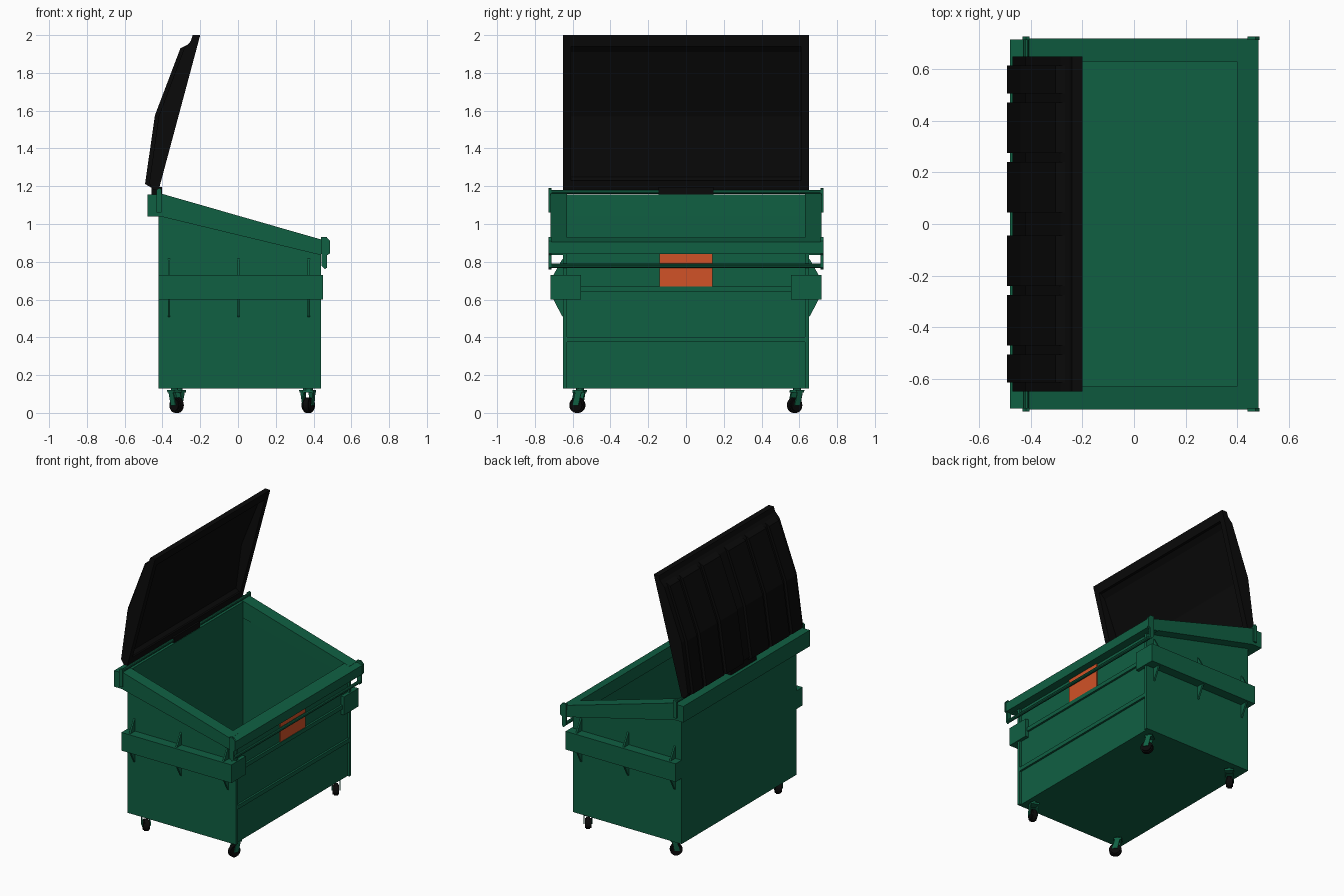
import bpy, bmesh, math
from mathutils import Matrix, Vector

if "Cube" in bpy.data.objects:
    bpy.data.objects.remove(bpy.data.objects["Cube"])


def material(name, rgb):
    m = bpy.data.materials.new(name)
    m.diffuse_color = (*rgb, 1)
    m.use_nodes = True
    m.node_tree.nodes["Principled BSDF"].inputs["Base Color"].default_value = m.diffuse_color
    return m


GREEN = material("dark green paint", (0.005, 0.115, 0.055))
BLACK = material("black plastic", (0.003, 0.003, 0.003))
ORANGE = material("orange sign", (0.64, 0.085, 0.02))


def finish(name, bm, mat, mirror=False):
    bmesh.ops.recalc_face_normals(bm, faces=bm.faces)
    me = bpy.data.meshes.new(name)
    bm.to_mesh(me)
    bm.free()
    me.materials.append(mat)
    ob = bpy.data.objects.new(name, me)
    bpy.context.collection.objects.link(ob)
    if mirror:
        mod = ob.modifiers.new("mirror", 'MIRROR')
        mod.use_axis = (False, True, False)
    return ob


def prism(name, pts, y0, y1, mat, mirror=False):
    """Extrude an x-z outline from y0 to y1."""
    bm = bmesh.new()
    f = bm.faces.new([bm.verts.new((x, y0, z)) for x, z in pts])
    ext = bmesh.ops.extrude_face_region(bm, geom=[f])
    vs = [v for v in ext["geom"] if isinstance(v, bmesh.types.BMVert)]
    bmesh.ops.translate(bm, verts=vs, vec=(0, y1 - y0, 0))
    return finish(name, bm, mat, mirror)


def box(name, x0, x1, y0, y1, z0, z1, mat, mirror=False):
    return prism(name, [(x0, z0), (x1, z0), (x1, z1), (x0, z1)], y0, y1, mat, mirror)


def rod(name, x, z, r, half, mat):
    n = 10
    pts = [(x + r * math.cos(2 * math.pi * i / n), z + r * math.sin(2 * math.pi * i / n))
           for i in range(n)]
    return prism(name, pts, -half, half, mat)


# Open bin body: floor and four walls with thickness
body = prism("bin_body", [(-0.42, 0.13), (0.425, 0.13), (0.425, 0.90), (-0.42, 1.14)],
             -0.65, 0.65, GREEN)
bm = bmesh.new()
bm.from_mesh(body.data)
bmesh.ops.delete(bm, geom=[f for f in bm.faces if f.normal.z > 0.5], context='FACES_ONLY')
bm.to_mesh(body.data)
bm.free()
wall = body.modifiers.new("wall thickness", 'SOLIDIFY')
wall.thickness = 0.02
wall.offset = -1

# Loading-side panel: corner posts, ribs and sign
box("corner_post", 0.42, 0.44, 0.63, 0.65, 0.13, 0.85, GREEN, True)
for z in (0.375, 0.64):
    box("panel_rib", 0.42, 0.439, -0.63, 0.63, z, z + 0.028, GREEN)
box("sign_plate", 0.425, 0.434, -0.14, 0.14, 0.668, 0.84, ORANGE)

# Rim tubes
prism("side_rim", [(-0.41, 1.162), (0.44, 0.918), (0.44, 0.835), (-0.41, 1.04)],
      0.63, 0.718, GREEN, True)
prism("low_rim", [(0.40, 0.928), (0.483, 0.905), (0.483, 0.84), (0.40, 0.84)],
      -0.718, 0.718, GREEN)
box("hinge_rim", -0.48, -0.40, -0.715, 0.715, 1.04, 1.155, GREEN)

# Rods and their end plates
rod("hinge_rod", -0.417, 1.17, 0.011, 0.72, GREEN)
prism("hinge_plate", [(-0.432, 1.06), (-0.405, 1.06), (-0.405, 1.185), (-0.418, 1.19),
                      (-0.432, 1.18)], 0.713, 0.727, GREEN, True)
rod("low_rod", 0.458, 0.779, 0.012, 0.72, GREEN)
prism("low_plate", [(0.44, 0.93), (0.47, 0.93), (0.487, 0.91), (0.487, 0.845), (0.472, 0.835),
                    (0.472, 0.77), (0.46, 0.76), (0.442, 0.78)], 0.713, 0.727, GREEN, True)

# Fork pockets with wrapped ends and gussets
box("fork_pocket", -0.42, 0.447, 0.645, 0.718, 0.60, 0.73, GREEN, True)
box("pocket_end", 0.42, 0.45, 0.555, 0.718, 0.60, 0.73, GREEN, True)
for x in (-0.365, 0.003, 0.375):
    for z0, z1 in ((0.73, 0.82), (0.60, 0.505)):
        bm = bmesh.new()
        h = 0.006
        za = z0 + (z1 - z0) * 0.9
        sides = [[bm.verts.new((x + s * h, y, z)) for y, z in
                  ((0.648, z0), (0.702, z0), (0.657, za), (0.648, z1))] for s in (-1, 1)]
        for s in sides:
            bm.faces.new(s)
        for i in range(4):
            j = (i + 1) % 4
            bm.faces.new((sides[0][i], sides[0][j], sides[1][j], sides[1][i]))
        finish("pocket_gusset", bm, GREEN, True)

# Open lid: hollow humped shell, raised pods on its back, hinge knuckle
lid = prism("lid", [(-0.42, 1.18), (-0.20, 2.0), (-0.24, 2.0), (-0.25, 1.968), (-0.285, 1.93),
                    (-0.42, 1.57), (-0.47, 1.215), (-0.448, 1.18)], -0.65, 0.65, BLACK)
cutter = prism("lid_cutter", [(-0.38, 1.23), (-0.19, 1.94), (-0.235, 1.94), (-0.265, 1.91),
                              (-0.40, 1.57), (-0.443, 1.25), (-0.42, 1.23)], -0.61, 0.61, BLACK)
cutter.hide_render = True
cutter.hide_set(True)
cut = lid.modifiers.new("hollow", 'BOOLEAN')
cut.object = cutter
cut.operation = 'DIFFERENCE'
cut.solver = 'EXACT'
for y0, y1 in ((0.045, 0.24), (0.275, 0.47), (0.505, 0.615)):
    prism("lid_pod", [(-0.455, 1.19), (-0.492, 1.212), (-0.44, 1.575), (-0.305, 1.93),
                      (-0.262, 1.952), (-0.275, 1.92), (-0.415, 1.57), (-0.462, 1.22)],
          y0, y1, BLACK, True)
box("lid_knuckle", -0.457, -0.403, -0.145, 0.145, 1.15, 1.195, BLACK)


# Swivel casters, each turned its own way
def caster(x, y, deg):
    place = Matrix.Translation((x, y, 0)) @ Matrix.Rotation(math.radians(deg), 4, 'Z')
    bm = bmesh.new()
    bmesh.ops.create_cone(bm, cap_ends=True, segments=20, radius1=0.041, radius2=0.041, depth=0.042,
                          matrix=Matrix.Translation((0, 0, 0.041)) @ Matrix.Rotation(math.pi / 2, 4, 'Y'))
    rims = [e for e in bm.edges if abs(e.verts[0].co.x - e.verts[1].co.x) < 1e-4]
    bmesh.ops.bevel(bm, geom=rims, offset=0.008, segments=2, affect='EDGES')
    bm.transform(place)
    finish("caster_wheel", bm, BLACK)
    bm = bmesh.new()
    shear = Matrix.Identity(4)
    shear[1][2] = 0.25
    for sx, sz, cx, cz in ((0.006, 0.08, -0.026, 0.08), (0.006, 0.08, 0.026, 0.08),
                           (0.058, 0.012, 0, 0.114)):
        depth = 0.034 if sz > 0.05 else 0.05
        bmesh.ops.create_cube(bm, size=1, matrix=Matrix.Translation((cx, 0, cz))
                              @ Matrix.Diagonal((sx, depth, sz, 1)))
    bm.transform(place @ Matrix.Translation((0, -0.012, 0)) @ shear)
    bmesh.ops.create_cone(bm, cap_ends=True, segments=12, radius1=0.02, radius2=0.02, depth=0.02,
                          matrix=place @ Matrix.Translation((0, 0.016, 0.123)))
    finish("caster_fork", bm, GREEN)


for x, y, deg in ((-0.325, -0.575, 45), (0.372, -0.575, -20), (0.372, 0.575, 35), (-0.325, 0.575, -45)):
    caster(x, y, deg)
